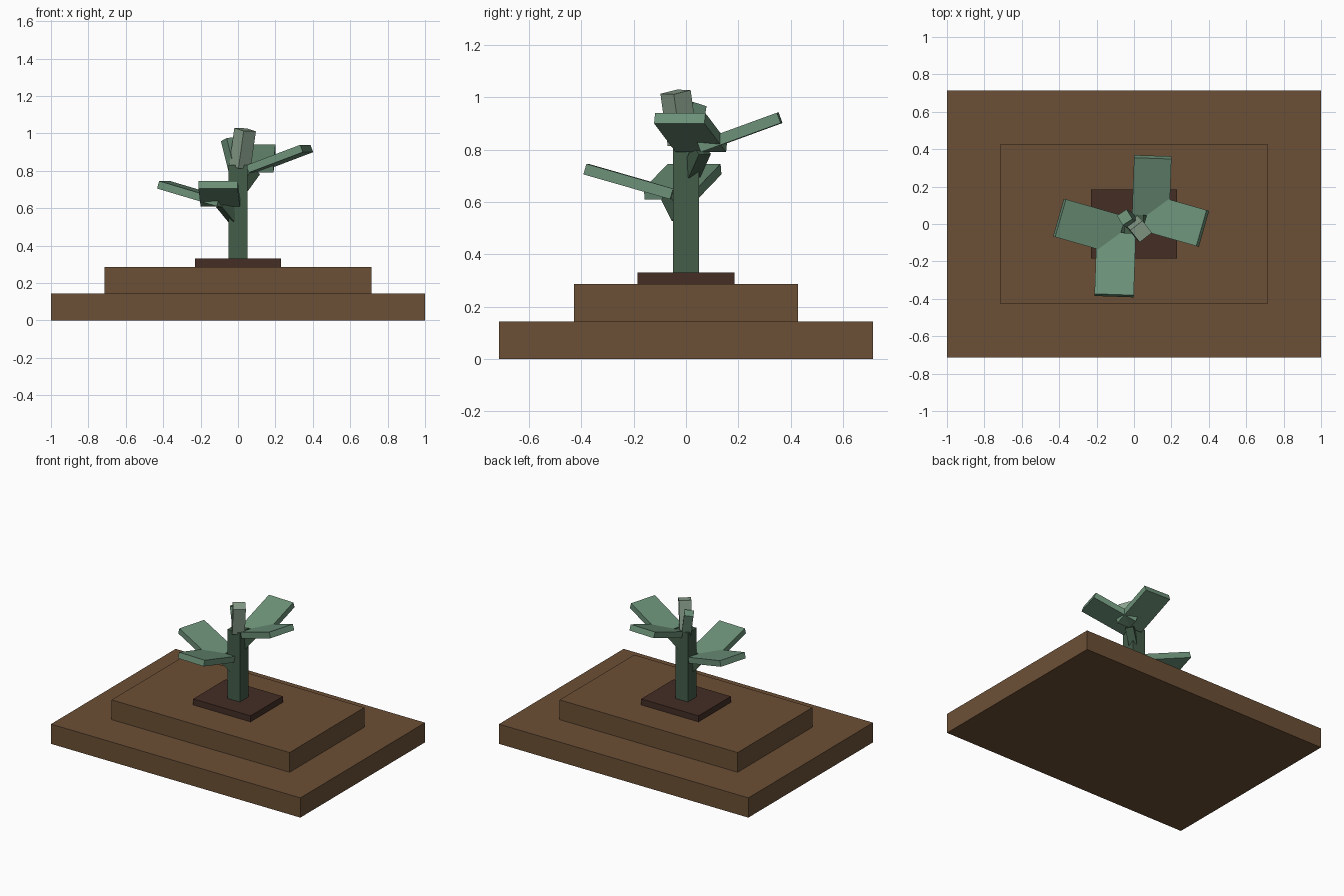
import bpy
from math import radians
from mathutils import Matrix, Vector

cube = bpy.data.objects.get("Cube")
if cube:
    bpy.data.objects.remove(cube, do_unlink=True)


def material(name, srgb):
    lin = [((c / 255 + 0.055) / 1.055) ** 2.4 for c in srgb] + [1]
    m = bpy.data.materials.new(name)
    m.use_nodes = True
    m.diffuse_color = lin
    m.node_tree.nodes["Principled BSDF"].inputs["Base Color"].default_value = lin
    return m


SOIL = material("brown earth", (108, 80, 54))
DARK = material("dark soil", (68, 45, 37))
STEM = material("stem green", (67, 93, 73))
LEAF = material("leaf green", (108, 145, 120))
BUD = material("pale bud green", (138, 160, 140))


def box(name, mat, size, low_centre, matrix=Matrix()):
    """Box whose local frame is placed by matrix; low_centre is its bottom centre."""
    bpy.ops.mesh.primitive_cube_add(size=1)
    ob = bpy.context.object
    ob.name = name
    offset = Vector(low_centre) + Vector((0, 0, size[2] / 2))
    ob.data.transform(matrix @ Matrix.Translation(offset) @ Matrix.Diagonal((*size, 1)))
    ob.data.materials.append(mat)
    return ob


def leaf(name, root, heading, pitch, length, width):
    place = (Matrix.Translation(root) @ Matrix.Rotation(radians(heading), 4, "Z")
             @ Matrix.Rotation(radians(-pitch), 4, "Y"))
    box(name, LEAF, (length, width, 0.042), (length / 2, 0, 0), place)


def post(name, mat, start, end, width, heading=0):
    """Square bar running from start to end."""
    start, end = Vector(start), Vector(end)
    axis = end - start
    turn = Vector((0, 0, 1)).rotation_difference(axis).to_matrix().to_4x4()
    place = Matrix.Translation(start) @ turn @ Matrix.Rotation(radians(heading), 4, "Z")
    box(name, mat, (width, width, axis.length), (0, 0, 0), place)


# Stepped ground and planting patch
box("ground_lower", SOIL, (2, 1.428, 0.143), (0, 0, 0))
box("ground_upper", SOIL, (1.428, 0.856, 0.143), (0, 0, 0.143))
box("soil_patch", DARK, (0.46, 0.37, 0.044), (0, 0, 0.286))

# Stem and the two side stalks
box("stem", STEM, (0.1, 0.1, 0.5), (0, 0, 0.33))
post("upper_stalk", STEM, (0.02, 0.02, 0.71), (0.085, 0.06, 0.8), 0.055, 35)
post("lower_stalk", STEM, (-0.02, -0.02, 0.545), (-0.085, -0.06, 0.625), 0.055, 35)

# Two leaves on each stalk
leaf("upper_left_leaf", (0.085, 0.057, 0.79), -16, 20, 0.32, 0.2)
leaf("upper_back_leaf", (0.09, 0.06, 0.79), 88, 20, 0.325, 0.2)
leaf("lower_right_leaf", (-0.085, -0.057, 0.61), 164, 16, 0.345, 0.21)
leaf("lower_front_leaf", (-0.095, -0.057, 0.61), 268, 16, 0.345, 0.21)

# Sprouts at the tip
post("pale_sprout", BUD, (0.01, -0.012, 0.82), (0.038, -0.04, 1.02), 0.083, -52)
post("small_sprout", LEAF, (-0.01, 0.01, 0.81), (-0.05, 0.036, 0.97), 0.062, 32)
